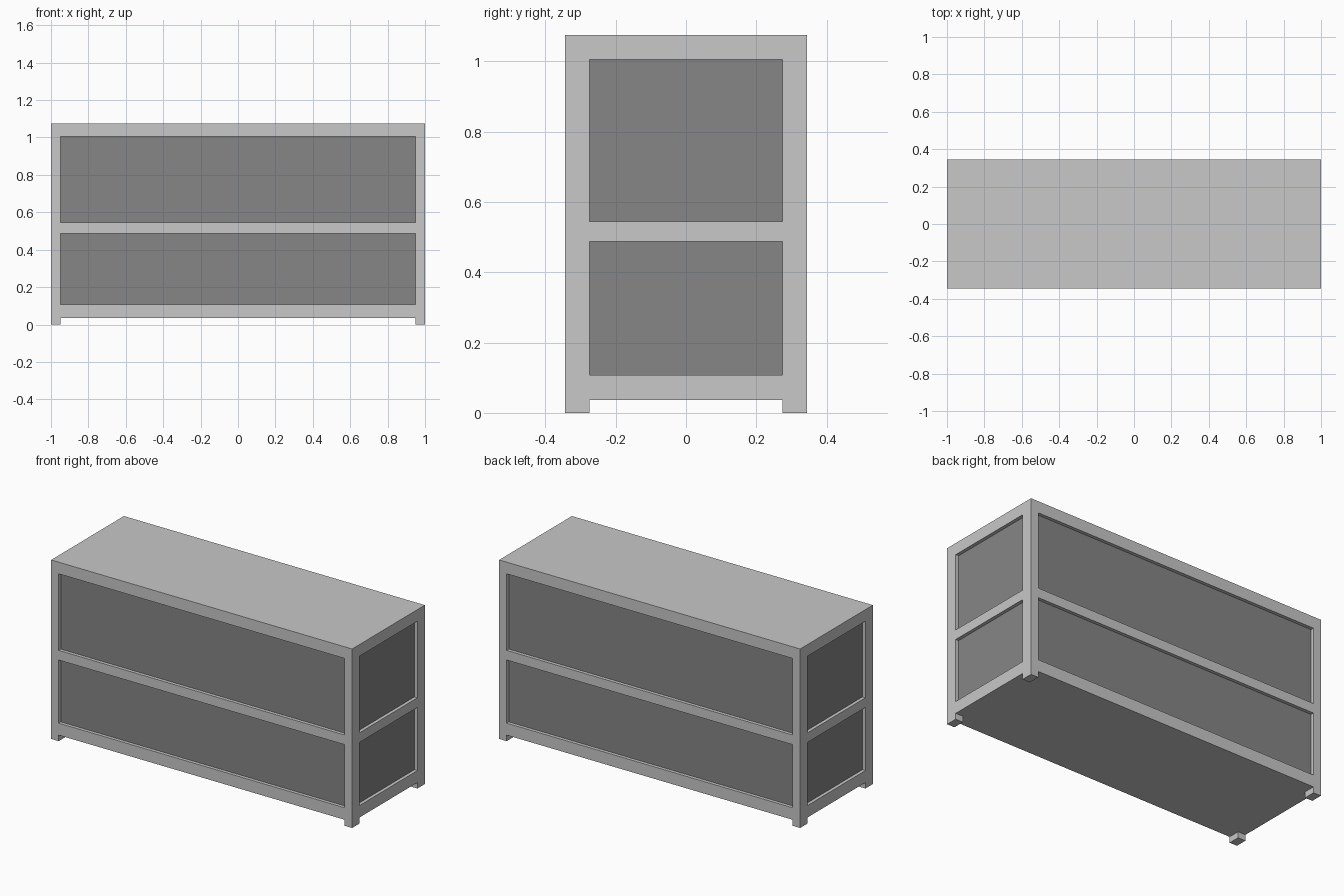
import bpy
import bmesh
from math import radians
from mathutils import Vector

cube = bpy.data.objects.get("Cube")
if cube:
    bpy.data.objects.remove(cube, do_unlink=True)


def make_material(name, value):
    mat = bpy.data.materials.new(name)
    mat.use_nodes = True
    colour = (value, value, value, 1.0)
    mat.diffuse_color = colour
    mat.node_tree.nodes["Principled BSDF"].inputs["Base Color"].default_value = colour
    return mat


WIDTH, DEPTH, HEIGHT = 2.0, 0.69, 1.075
FOOT = 0.036                      # clearance under the case
POST_X, POST_Y = 0.05, 0.07       # corner post section
OPENINGS = [(0.108, 0.487), (0.545, 1.005)]
RECESS = 0.02
inner_x, inner_y = WIDTH / 2 - POST_X, DEPTH / 2 - POST_Y

# Solid case above the feet
bm = bmesh.new()
bmesh.ops.create_cube(bm, size=1)
bmesh.ops.scale(bm, vec=(WIDTH, DEPTH, HEIGHT - FOOT), verts=bm.verts)
bmesh.ops.translate(bm, vec=(0, 0, (HEIGHT + FOOT) / 2), verts=bm.verts)


def slice_at(axis, value):
    normal = Vector((0, 0, 0))
    normal[axis] = 1
    bmesh.ops.bisect_plane(bm, geom=bm.verts[:] + bm.edges[:] + bm.faces[:],
                           plane_co=normal * value, plane_no=normal)


# Score the post and rail lines into the case
for side in (-1, 1):
    slice_at(0, side * inner_x)
    slice_at(1, side * inner_y)
for low, high in OPENINGS:
    slice_at(2, low)
    slice_at(2, high)
bm.normal_update()


def is_opening(face):
    c = face.calc_center_median()
    across = abs(c.x) < inner_x if abs(face.normal.y) > 0.5 else abs(c.y) < inner_y
    return (abs(face.normal.z) < 0.5 and across
            and any(low < c.z < high for low, high in OPENINGS))


def is_foot(face):
    c = face.calc_center_median()
    return face.normal.z < -0.5 and abs(c.x) > inner_x and abs(c.y) > inner_y


# Recessed panels on all four sides
panels = [f for f in bm.faces if is_opening(f)]
feet = [f for f in bm.faces if is_foot(f)]
bmesh.ops.inset_individual(bm, faces=panels, thickness=0, depth=-RECESS)
for face in panels:
    face.material_index = 1

# Feet drawn down from the four corner posts
bmesh.ops.inset_individual(bm, faces=feet, thickness=0, depth=FOOT)

# Merge the flat areas into clean faces
bmesh.ops.dissolve_limit(bm, angle_limit=radians(1), verts=bm.verts, edges=bm.edges,
                         delimit={'MATERIAL'})
bmesh.ops.recalc_face_normals(bm, faces=bm.faces)

mesh = bpy.data.meshes.new("panelled_cabinet")
bm.to_mesh(mesh)
bm.free()
mesh.materials.append(make_material("light_grey_frame", 0.578))
mesh.materials.append(make_material("dark_grey_panel", 0.238))
cabinet = bpy.data.objects.new("panelled_cabinet", mesh)
bpy.context.collection.objects.link(cabinet)
